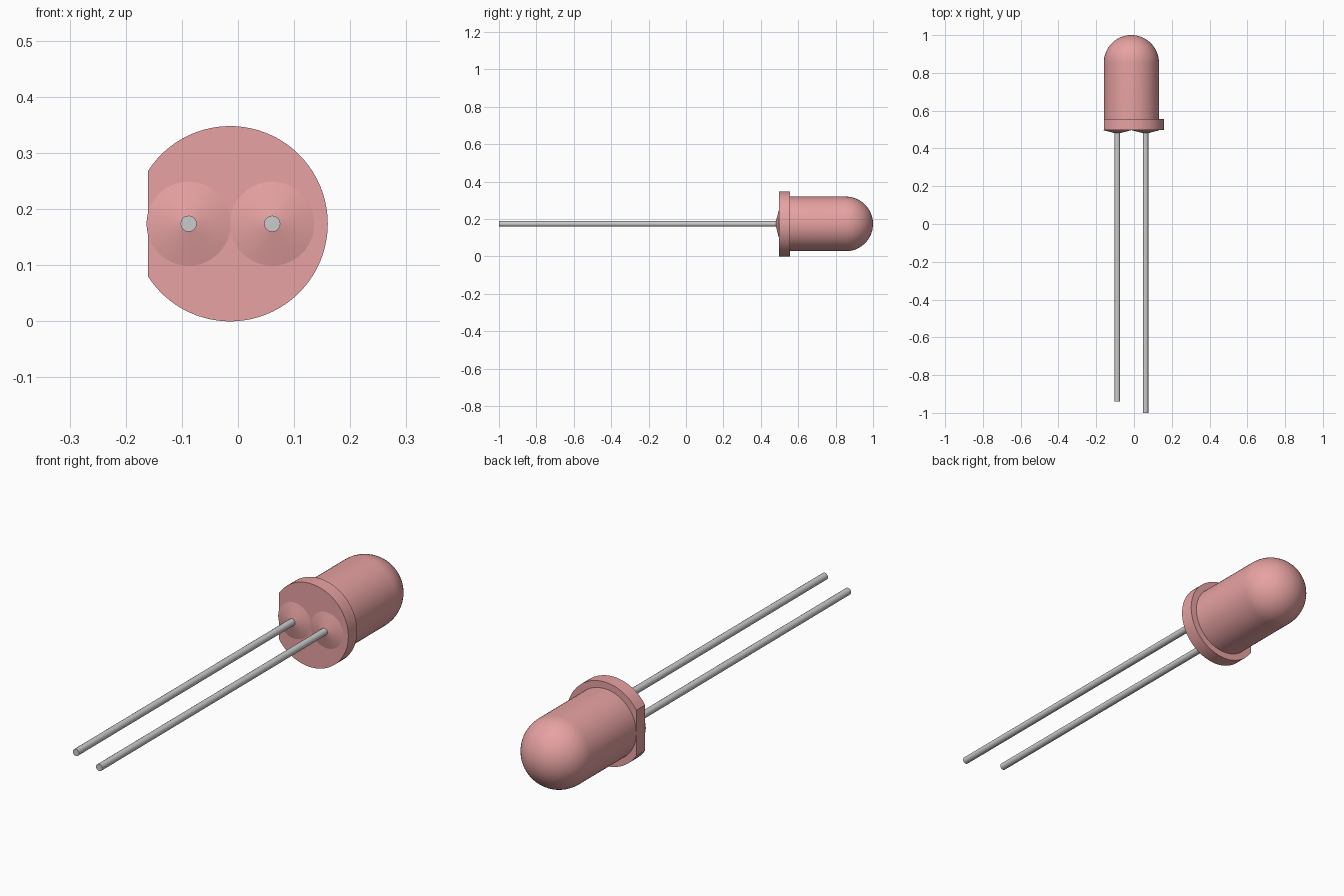
import bpy, bmesh
from math import sin, cos, pi, acos, radians
from mathutils import Vector, Matrix

if "Cube" in bpy.data.objects:
    bpy.data.objects.remove(bpy.data.objects["Cube"])

CX, CZ = -0.014, 0.174      # axis of the lens
R_LENS, R_FLANGE = 0.146, 0.174
FACE, STEP, DOME = 0.497, 0.555, 0.854

red = bpy.data.materials.new("red_plastic")
red.diffuse_color = (0.8, 0.36, 0.36, 1)
red.use_nodes = True
red.node_tree.nodes["Principled BSDF"].inputs["Base Color"].default_value = red.diffuse_color


def finish(bm, name, mat=None):
    bmesh.ops.remove_doubles(bm, verts=bm.verts, dist=1e-5)
    bmesh.ops.recalc_face_normals(bm, faces=bm.faces)
    mesh = bpy.data.meshes.new(name)
    bm.to_mesh(mesh)
    bm.free()
    ob = bpy.data.objects.new(name, mesh)
    bpy.context.collection.objects.link(ob)
    if mat:
        mesh.materials.append(mat)
    bpy.ops.object.select_all(action='DESELECT')
    ob.select_set(True)
    bpy.context.view_layer.objects.active = ob
    bpy.ops.object.shade_smooth_by_angle(angle=radians(30))
    return ob


def lathe(name, x, profile, steps, mat=None):
    """Revolve (radius, y) points around a y-parallel axis at x."""
    bm = bmesh.new()
    vs = [bm.verts.new((x + r, y, CZ)) for r, y in profile]
    es = [bm.edges.new(pair) for pair in zip(vs, vs[1:])]
    bmesh.ops.spin(bm, geom=vs + es, cent=(x, 0, CZ), axis=(0, 1, 0),
                   angle=2 * pi, steps=steps)
    return finish(bm, name, mat)


# Domed lens
n = 16
dome = [(R_LENS * cos(i * pi / 2 / n), DOME + R_LENS * sin(i * pi / 2 / n))
        for i in range(n)] + [(0, DOME + R_LENS)]
lathe("lens", CX, [(0, STEP - 0.01), (R_LENS, STEP - 0.01)] + dome, 64, red)

# Rim with one flat side
bm = bmesh.new()
a, n = acos(-R_LENS / R_FLANGE), 64
rim = [bm.verts.new((CX + R_FLANGE * cos(t), FACE, CZ + R_FLANGE * sin(t)))
       for t in (-a + 2 * a * i / n for i in range(n + 1))]
face = bm.faces.new(rim)
ext = bmesh.ops.extrude_face_region(bm, geom=[face], use_keep_orig=True)
bmesh.ops.translate(bm, vec=(0, STEP - FACE, 0),
                    verts=[v for v in ext["geom"] if isinstance(v, bmesh.types.BMVert)])
finish(bm, "rim", red)

# Leads, each with a shallow conical meniscus where it enters the rim
for name, x, end in (("short", -0.088, -0.94), ("long", 0.061, -1.0)):
    lathe(name + "_lead", x, [(0, end), (0.0145, end), (0.0145, FACE + 0.02), (0, FACE + 0.02)], 16)
    lathe(name + "_lead_meniscus", x,
          [(0, FACE - 0.019), (0.0145, FACE - 0.016), (0.075, FACE), (0, FACE + 0.018)], 48, red)
